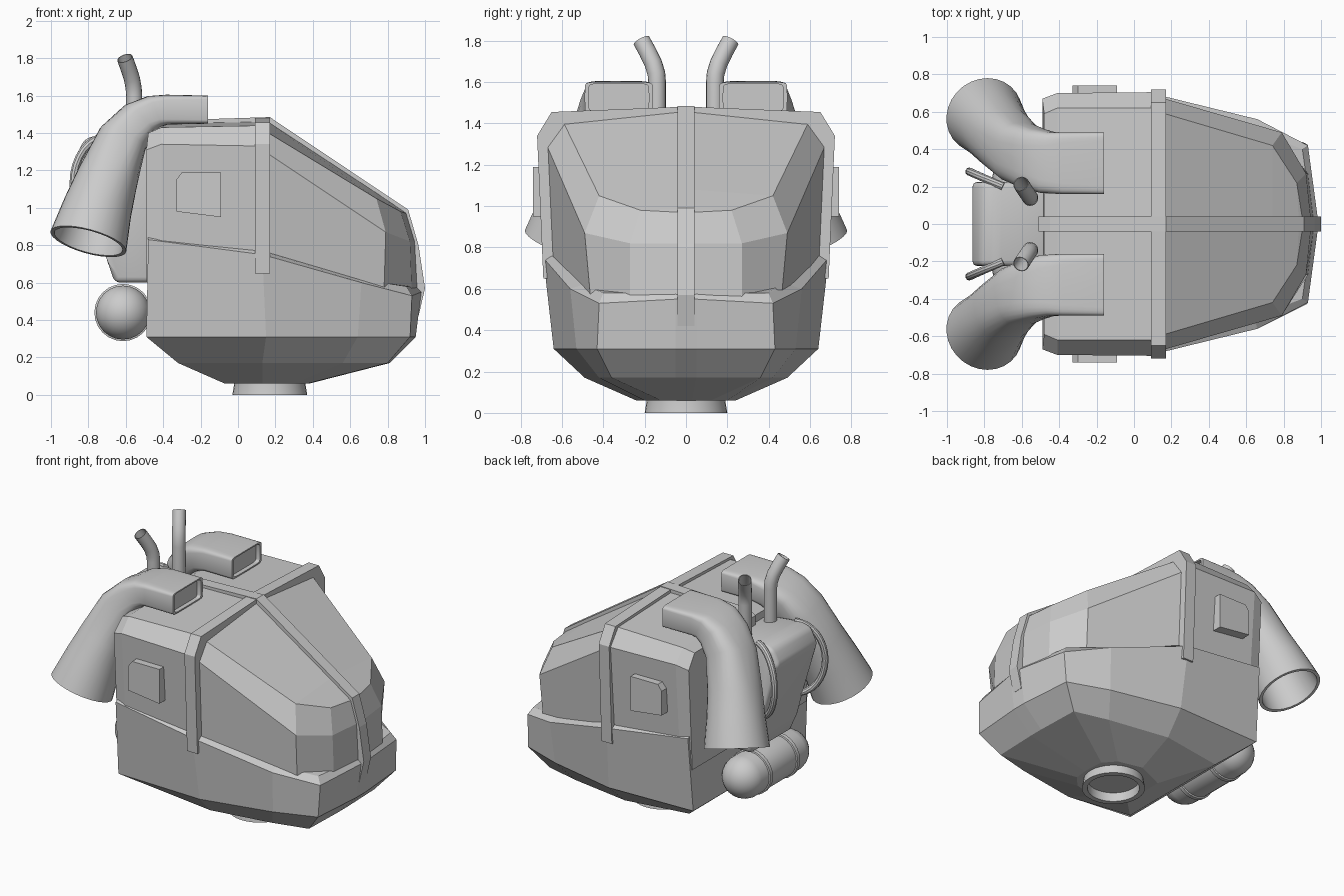
import bpy, bmesh, math
from mathutils import Vector as V

if "Cube" in bpy.data.objects:
    bpy.data.objects.remove(bpy.data.objects["Cube"])


def finish(name, bm, smooth=False):
    bmesh.ops.recalc_face_normals(bm, faces=bm.faces)
    me = bpy.data.meshes.new(name)
    bm.to_mesh(me)
    bm.free()
    ob = bpy.data.objects.new(name, me)
    bpy.context.collection.objects.link(ob)
    if smooth:
        bpy.ops.object.select_all(action='DESELECT')
        ob.select_set(True)
        bpy.context.view_layer.objects.active = ob
        bpy.ops.object.shade_smooth_by_angle(angle=math.radians(35))
    return ob


def loft(name, rings, smooth=False, bevel=0, close=False):
    """Skin closed rings; cap the ends, or join the last to the first."""
    bm = bmesh.new()
    vs = [[bm.verts.new(p) for p in r] for r in rings]
    for a, b in zip(vs, vs[1:] + ([vs[0]] if close else [])):
        for i in range(len(a)):
            j = (i + 1) % len(a)
            bm.faces.new((a[i], a[j], b[j], b[i]))
    if not close:
        bm.faces.new(vs[0])
        bm.faces.new(vs[-1])
    if bevel:
        bmesh.ops.bevel(bm, geom=bm.edges[:], offset=bevel, segments=3,
                        profile=0.5, affect='EDGES')
    return finish(name, bm, smooth)


def full(half):
    return half + [(x, -y, z) for x, y, z in reversed(half)]


def slab(name, profile, y0, y1, **kw):
    """Extrude an x-z outline along y."""
    return loft(name, [[(x, y, z) for x, z in profile] for y in (y0, y1)], **kw)


def sweep(name, st, seg, inner=0, inset=False):
    """Superellipse sections (centre, half width, half height, exponent)."""
    c = [V(s[0]) for s in st]
    rings = []
    for i, (_, w, h, e) in enumerate(st):
        t = (c[min(i + 1, len(c) - 1)] - c[max(i - 1, 0)]).normalized()
        s = (V((0, 1, 0)) - t * t.y).normalized()
        u = t.cross(s)
        ring = []
        for k in range(seg):
            a = math.tau * k / seg
            p, q = [math.copysign(abs(f) ** (2 / e), f) for f in (math.cos(a), math.sin(a))]
            ring.append(c[i] + s * w * p + u * h * q)
        rings.append(ring)

    def scaled(i, f):
        return [c[i] + (p - c[i]) * f for p in rings[i]]
    n = len(c)
    back = [scaled(n - 1 - k, 0.9) for k in range(inner)]
    front = []
    if inset:
        rim = scaled(0, 0.88)
        d = (c[1] - c[0]).normalized() * 0.03
        front = [[p + d for p in rim], rim]
    return loft(name, front + rings + back, smooth=True)


# Lower hull, stacked rings ending in the narrow ledge
loft("lower_hull", [full(r) for r in (
    [(-.07, .15, .06), (.13, .24, .06), (.30, .2, .06), (.37, .12, .06), (.38, .03, .06)],
    [(-.32, .42, .17), (.13, .49, .17), (.56, .42, .17), (.80, .36, .17), (.81, .05, .17)],
    [(-.49, .62, .31), (.15, .64, .31), (.64, .53, .31), (.92, .43, .31), (.95, .05, .31)],
    [(-.48, .665, .83), (.13, .69, .75), (.66, .56, .60), (.93, .42, .53), (.98, .05, .55)],
    [(-.48, .63, .85), (.13, .66, .77), (.64, .50, .62), (.90, .40, .58), (.95, .05, .58)])])

# Rear cabin with chamfered roof sides
loft("rear_cabin", [full(r) for r in (
    [(-.49, .63, .60), (-.49, .67, 1.31), (-.48, .59, 1.40), (-.48, .03, 1.41)],
    [(-.41, .645, .60), (-.41, .70, 1.34), (-.41, .62, 1.43), (-.41, .03, 1.45)],
    [(.13, .65, .60), (.13, .705, 1.33), (.13, .62, 1.44), (.13, .03, 1.46)])])

# Faceted canopy and nose
loft("front_canopy", [full(r) for r in (
    [(.13, .65, .65), (.13, .68, 1.31), (.13, .60, 1.42), (.13, .03, 1.48)],
    [(.78, .46, .54), (.79, .49, .87), (.74, .42, 1.05), (.74, .03, 1.08)],
    [(.93, .27, .54), (.92, .27, .82), (.87, .22, .98), (.88, .03, .985)],
    [(.96, .03, .54), (.945, .03, .82), (.90, .03, .97), (.90, .03, .972)])])

# Raised arch around the cabin and the centre spine
loft("cabin_arch", [full([(x, .69, .65), (x, .72, 1.34), (x, .65, 1.455), (x, .03, 1.48)])
                    for x in (.09, .17)])
slab("centre_spine", [(-.51, .80), (-.51, 1.43), (-.45, 1.465), (.17, 1.485), (.91, .99),
                      (.965, .80), (1, .57), (.965, .42), (.88, .42), (.85, .9), (.13, 1.35),
                      (-.44, 1.35), (-.44, .80)], -.04, .04)

# Tapered mounting ring underneath
prof = [(.18, .1), (.20, 0), (.17, 0), (.15, .1)]
prof = [(.19, .10), (.19, .06), (.20, 0), (.165, 0), (.16, .10)]
loft("base_ring", [[(.17 + r * math.cos(a), r * math.sin(a), z)
                    for a in [math.tau * k / 32 for k in range(32)]]
                   for r, z in prof], smooth=True, close=True)

# Engine block on the back
slab("engine_block", [(-.46, 1.36), (-.74, 1.39), (-.82, 1.37), (-.87, 1.27),
                      (-.70, .72), (-.66, .60), (-.46, .60)], -.225, .225,
     bevel=.03, smooth=True)

# Cross-mounted gas tank with bands
bm = bmesh.new()
bmesh.ops.create_uvsphere(bm, u_segments=24, v_segments=15, radius=.145)
for v in bm.verts:
    z = v.co.z + math.copysign(.23, v.co.z)
    v.co = (v.co.x - .615, z, v.co.y + .44)
finish("gas_tank", bm, True)
for n, y in (("left", -.15), ("right", .15)):
    loft("tank_band_" + n, [[(-.615 + r * math.cos(a), y + dy, .44 + r * math.sin(a))
                             for a in [math.tau * k / 24 for k in range(24)]]
                            for r, dy in ((.14, -.018), (.153, -.013), (.153, .013), (.14, .018))],
         smooth=True)

for n, s in (("left", -1), ("right", 1)):
    # Large duct: square mouth on the roof, round open end at the back
    sweep("duct_" + n, [((x, s * y, z), w, h, e) for x, y, z, w, h, e in (
        (-.16, .325, 1.525, .165, .075, 10), (-.38, .325, 1.525, .165, .08, 7),
        (-.46, .328, 1.51, .165, .09, 5), (-.54, .35, 1.46, .165, .11, 3.5),
        (-.62, .385, 1.36, .165, .135, 2.8), (-.70, .46, 1.15, .175, .165, 2.2),
        (-.75, .52, 1.0, .19, .185, 2), (-.80, .58, .82, .21, .21, 2))],
        28, inner=4, inset=True)
    # Bent exhaust pipe
    sweep("exhaust_pipe_" + n, [((x, s * y, z), .043, .043, 2) for x, y, z in (
        (-.555, .14, 1.30), (-.555, .14, 1.60), (-.558, .143, 1.64),
        (-.567, .158, 1.69), (-.585, .185, 1.745), (-.605, .215, 1.80))], 16, inner=3)
    # Looping hose
    sweep("hose_" + n, [((-.70 - .18 * math.sin(a), s * (.20 + .08 * math.sin(a)),
                          1.13 + .25 * math.cos(a)), .022, .022, 2)
                        for a in [math.pi * k / 16 for k in range(17)]], 10)
    # Side hatch
    slab("side_hatch_" + n, [(-.33, 1.15), (-.30, 1.19), (-.09, 1.19), (-.09, .95), (-.33, .98)],
         s * .64, s * .74)
